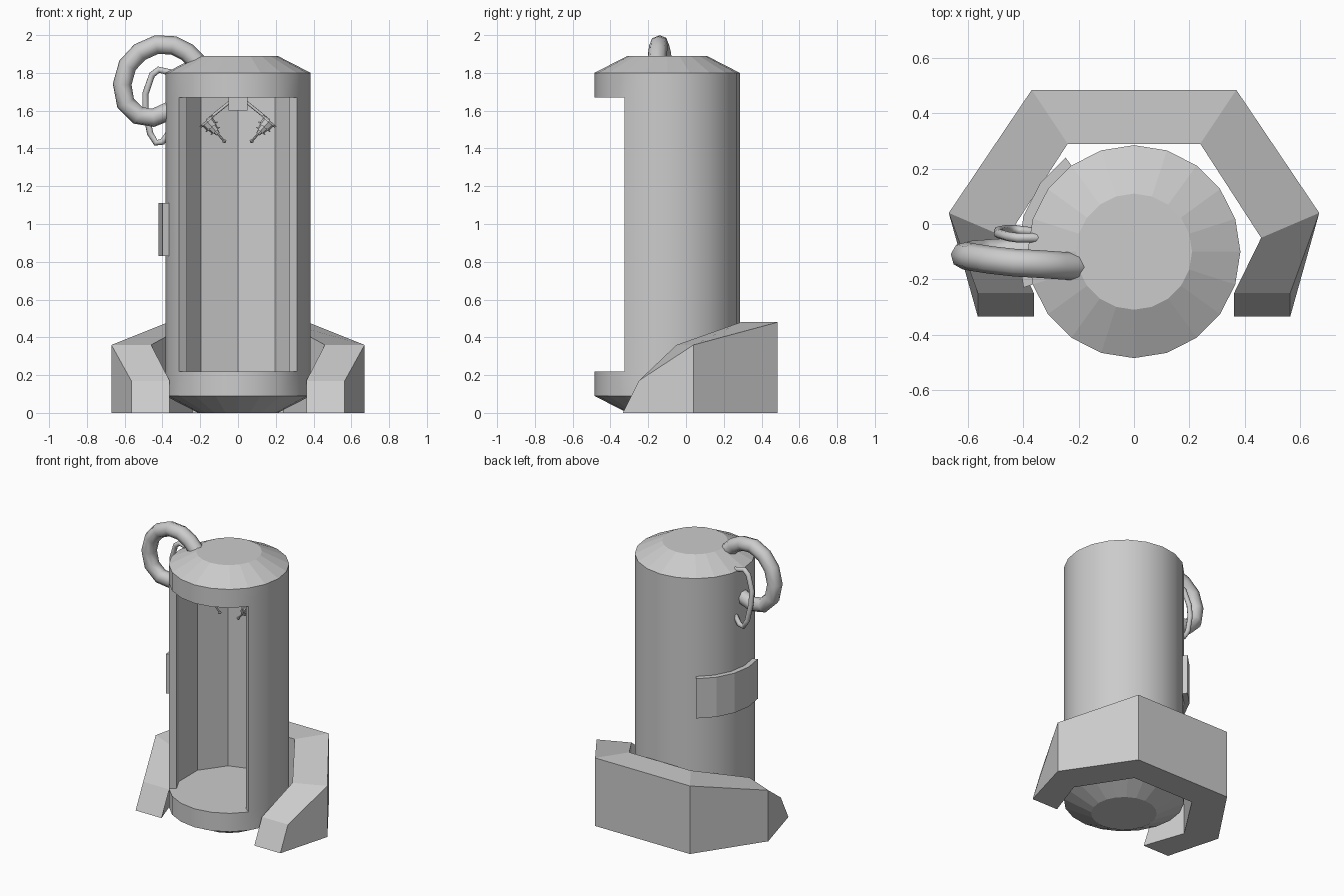
import bpy, bmesh
from math import cos, sin, radians
from mathutils import Vector

if "Cube" in bpy.data.objects:
    bpy.data.objects.remove(bpy.data.objects["Cube"])

CY = -0.1  # y of the chamber axis


def polar(r, deg, z):
    return (r * cos(radians(deg)), CY + r * sin(radians(deg)), z)


def finish(name, bm):
    bmesh.ops.recalc_face_normals(bm, faces=bm.faces)
    me = bpy.data.meshes.new(name)
    bm.to_mesh(me)
    bm.free()
    ob = bpy.data.objects.new(name, me)
    bpy.context.collection.objects.link(ob)
    return ob


def loft(name, sections):
    """Skin a row of equal-length closed sections and cap both ends."""
    bm = bmesh.new()
    rows = [[bm.verts.new(p) for p in s] for s in sections]
    n = len(rows[0])
    for a, b in zip(rows, rows[1:]):
        for i in range(n):
            j = (i + 1) % n
            bm.faces.new((a[i], a[j], b[j], b[i]))
    bm.faces.new(rows[0])
    bm.faces.new(rows[-1])
    return finish(name, bm)


def tube(name, pts, r):
    cu = bpy.data.curves.new(name, 'CURVE')
    cu.dimensions = '3D'
    cu.bevel_depth = r
    cu.bevel_resolution = 2
    cu.use_fill_caps = True
    sp = cu.splines.new('POLY')
    sp.points.add(len(pts) - 1)
    for p, co in zip(sp.points, pts):
        p.co = (*co, 1)
    sp.use_smooth = True
    ob = bpy.data.objects.new(name, cu)
    bpy.context.collection.objects.link(ob)
    return ob


# chamber: 20-sided lathe with an open front and a hollow inside
bm = bmesh.new()
N = 20
profile = [(0.21, 0), (0.385, 0.09), (0.385, 0.22),
           (0.385, 1.67), (0.385, 1.8), (0.21, 1.89)]
rings = [[bm.verts.new(polar(r, i * 18, z)) for i in range(N)] for r, z in profile]
opening = range(12, 18)  # 216 to 324 degrees
for k in range(len(rings) - 1):
    for i in range(N):
        if k == 2 and i in opening:
            continue
        j = (i + 1) % N
        f = bm.faces.new((rings[k][i], rings[k][j], rings[k + 1][j], rings[k + 1][i]))
        f.smooth = 1 <= k <= 3
bm.faces.new(rings[0])
bm.faces.new(rings[-1])
inner_angles = [-36, -18, 18, 54, 90, 126, 162, 198, 216]
inner = [[bm.verts.new(polar(0.335, a, z)) for a in inner_angles] for z in (0.22, 1.67)]
for i in range(len(inner_angles) - 1):
    bm.faces.new((inner[0][i], inner[0][i + 1], inner[1][i + 1], inner[1][i]))
for ring, inn in ((rings[2], inner[0]), (rings[3], inner[1])):  # floor, ceiling
    bm.faces.new([ring[i] for i in range(12, 19)] + inn)
for o, i in ((18, 0), (12, -1)):  # door jambs
    bm.faces.new((rings[2][o], rings[3][o], inner[1][i], inner[0][i]))
body = finish("chamber", bm)
bpy.context.view_layer.objects.active = body
body.select_set(True)
bpy.ops.object.mode_set(mode='EDIT')
bpy.ops.mesh.select_all(action='DESELECT')
bpy.ops.object.mode_set(mode='OBJECT')
for e in body.data.edges:  # keep rim edges crisp
    a, b = (body.data.vertices[v].co for v in e.vertices)
    e.use_edge_sharp = abs(a.z - b.z) < 1e-4 and not 0.1 < a.z < 1.7

# horseshoe base: half sections (outer x, y, inner x, y, top z, toe setback)
half = [(0.37, 0.485, 0.24, 0.29, 0.48, 0),
        (0.67, 0.04, 0.46, -0.05, 0.36, 0),
        (0.565, -0.335, 0.362, -0.335, 0.17, 0.085)]


def base_section(s, side):
    ox, oy, ix, iy, z, back = s
    return [(side * ox, oy, 0), (side * ix, iy, 0),
            (side * ix, iy + back, z), (side * ox, oy + back, z)]


loft("base", [base_section(s, -1) for s in reversed(half)] +
     [base_section(s, 1) for s in half])

# curved side panel
loft("side_panel", [[polar(r, a, z) for r, z in
                     ((0.38, 0.83), (0.42, 0.83), (0.42, 1.11), (0.38, 1.11))]
                    for a in range(126, 199, 18)])

# thick and thin hoses on the left
tube("thick_hose", [(-0.20, -0.155, 1.84), (-0.27, -0.15, 1.91), (-0.34, -0.145, 1.945),
                    (-0.43, -0.14, 1.95), (-0.52, -0.13, 1.91), (-0.585, -0.12, 1.84),
                    (-0.613, -0.115, 1.74), (-0.595, -0.11, 1.64), (-0.53, -0.105, 1.575),
                    (-0.45, -0.10, 1.562), (-0.36, -0.10, 1.60)], 0.05)
tube("thin_hose", [(-0.35, -0.05, 1.80), (-0.42, -0.05, 1.817), (-0.455, -0.045, 1.79),
                   (-0.49, -0.035, 1.69), (-0.49, -0.025, 1.60), (-0.465, -0.02, 1.48),
                   (-0.435, -0.02, 1.43), (-0.40, -0.025, 1.435), (-0.36, -0.03, 1.49)], 0.017)

# ceiling mount for the injectors
loft("injector_mount", [[(sx * 0.05, CY + sy * 0.05, z) for sx, sy in
                         ((-1, -1), (1, -1), (1, 1), (-1, 1))] for z in (1.6, 1.672)])

# injectors: stepped lathe along a slanted axis, mirrored left and right
shape = [(0, 0.047), (0.012, 0.047), (0.012, 0.036), (0.04, 0.032), (0.04, 0.04),
         (0.047, 0.04), (0.047, 0.027), (0.07, 0.022), (0.07, 0.03), (0.076, 0.03),
         (0.076, 0.015), (0.095, 0.012), (0.095, 0.006), (0.14, 0.006),
         (0.142, 0.011), (0.15, 0.011), (0.155, 0.004)]
for side, label in ((-1, "left"), (1, "right")):
    start = Vector((side * 0.168, CY, 1.548))
    axis = Vector((side * 0.07, CY, 1.435)) - start
    axis.normalize()
    u = Vector((0, 1, 0))
    v = axis.cross(u)
    loft(label + "_injector",
         [[start + axis * d + (u * cos(t * 0.7853982) + v * sin(t * 0.7853982)) * r
           for t in range(8)] for d, r in shape])
    tube(label + "_injector_arm", [(side * 0.045, CY, 1.645), (side * 0.165, CY, 1.548)], 0.008)
